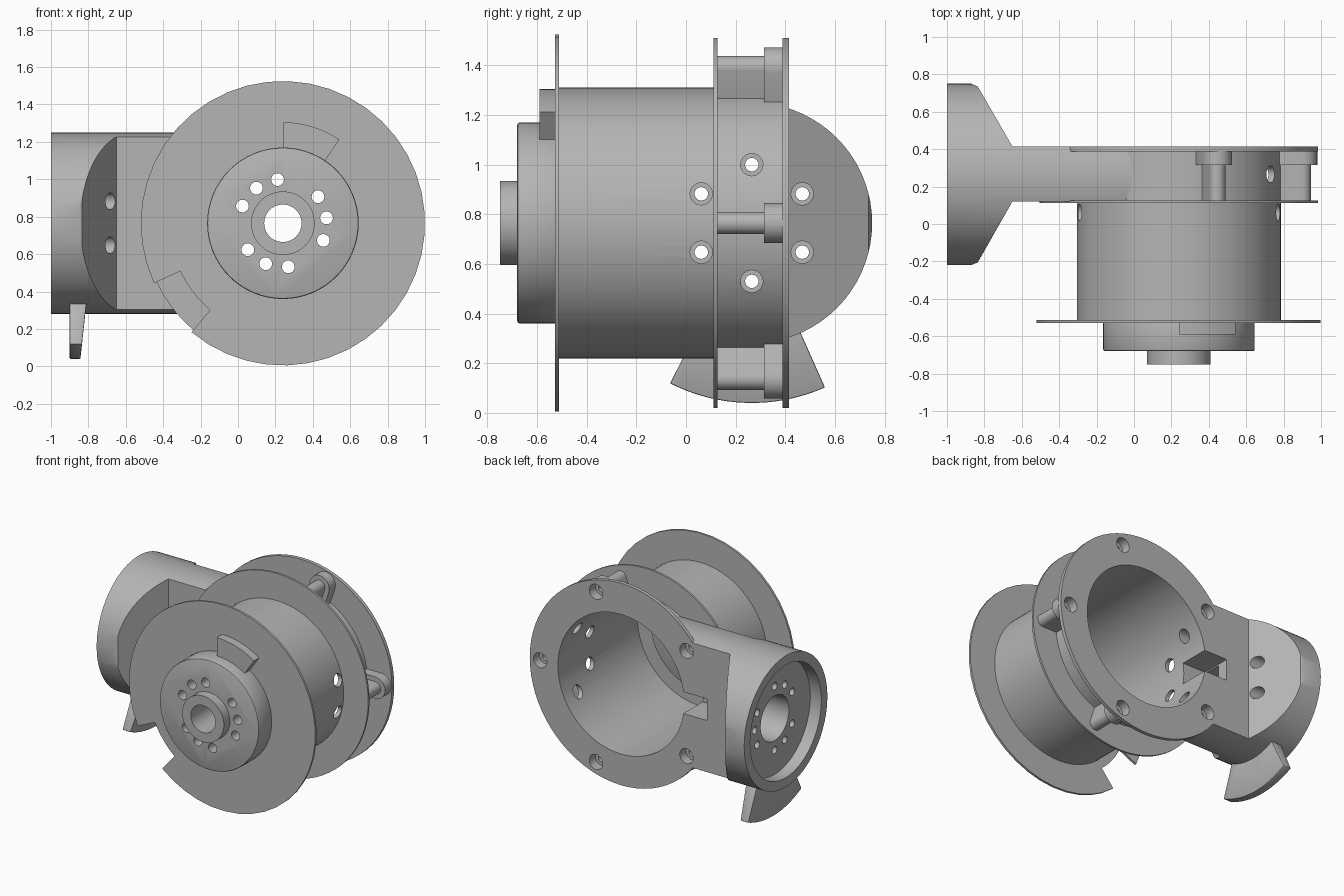
import bpy, bmesh
from math import sin, cos, radians

old = bpy.data.objects.get("Cube")
if old:
    bpy.data.objects.remove(old)

GREY = (0.46, 0.46, 0.46, 1)
mat = bpy.data.materials.new("machined grey")
mat.use_nodes = True
mat.diffuse_color = GREY
mat.node_tree.nodes["Principled BSDF"].inputs["Base Color"].default_value = GREY

CX, CZ = 0.24, 0.765      # drum axis, runs along y
AY = 0.265                # arm axis, runs along x
DRUM, ARM = (CX, CZ), (AY, CZ)


def arc(c, r, a0, a1, n):
    """Points on an arc, both ends included."""
    steps = [radians(a0 + (a1 - a0) * i / n) for i in range(n + 1)]
    return [(c[0] + r * cos(a), c[1] + r * sin(a)) for a in steps]


def polar(c, r, a):
    return c[0] + r * cos(radians(a)), c[1] + r * sin(radians(a))


def prism(name, axis, pts, t0, t1):
    """Extrude a 2D profile along an axis."""
    place = {"x": lambda u, v, t: (t, u, v),
             "y": lambda u, v, t: (u, t, v),
             "z": lambda u, v, t: (u, v, t)}[axis]
    bm = bmesh.new()
    lo = [bm.verts.new(place(u, v, t0)) for u, v in pts]
    hi = [bm.verts.new(place(u, v, t1)) for u, v in pts]
    bm.faces.new(lo)
    bm.faces.new(hi)
    for i in range(len(pts)):
        j = (i + 1) % len(pts)
        bm.faces.new((lo[i], lo[j], hi[j], hi[i]))
    bmesh.ops.recalc_face_normals(bm, faces=bm.faces)
    me = bpy.data.meshes.new(name)
    bm.to_mesh(me)
    bm.free()
    me.materials.append(mat)
    ob = bpy.data.objects.new(name, me)
    bpy.context.collection.objects.link(ob)
    return ob


def cyl(name, axis, c, r, t0, t1, n=64):
    return prism(name, axis, arc(c, r, 0, 360, n)[:-1], t0, t1)


def sector(name, axis, c, r0, r1, a0, a1, t0, t1, n=12):
    pts = arc(c, r1, a0, a1, n) + arc(c, r0, a1, a0, n)
    return prism(name, axis, pts, t0, t1)


def box(name, x0, x1, y0, y1, hz):
    return prism(name, "z", [(x0, y0), (x1, y0), (x1, y1), (x0, y1)], CZ - hz, CZ + hz)


def activate(ob):
    bpy.ops.object.select_all(action="DESELECT")
    ob.select_set(True)
    bpy.context.view_layer.objects.active = ob


def combine(ob, others, op):
    """Apply a boolean with each helper, then remove the helper."""
    activate(ob)
    for other in others:
        mod = ob.modifiers.new("cut", "BOOLEAN")
        mod.operation, mod.solver, mod.object = op, "EXACT", other
        bpy.ops.object.modifier_apply(modifier=mod.name)
        bpy.data.objects.remove(other)
    return ob


def bevel(ob, width):
    activate(ob)
    mod = ob.modifiers.new("bevel", "BEVEL")
    mod.width, mod.segments, mod.limit_method = width, 2, "ANGLE"
    mod.angle_limit = radians(50)
    bpy.ops.object.modifier_apply(modifier=mod.name)


# Arm: a cross cylinder trimmed to a flat neck with slanted shoulders
body = cyl("housing", "x", ARM, 0.485, -1, 0.05, 72)
trim = prism("trim", "z", [(-1.1, -0.3), (-0.87, -0.22), (-0.835, -0.205), (-0.65, 0.12),
                           (0.2, 0.12), (0.2, 0.415), (-0.65, 0.415), (-0.835, 0.735),
                           (-0.87, 0.75), (-1.1, 0.8)], 0, 1.6)
combine(body, [trim], "INTERSECT")

# Drum, thin plate and back plate
parts = [cyl("drum", "y", DRUM, 0.545, -0.515, 0.4, 72),
         cyl("thin_plate", "y", DRUM, 0.745, 0.111, 0.126, 72),
         cyl("back_plate", "y", DRUM, 0.745, 0.388, 0.415, 72)]


# Screw bosses between the two plates
def boss(name, a, half, y0, y1):
    c = polar(DRUM, 0.66, a)
    root = polar(DRUM, 0.53, a)
    side = (half * cos(radians(a + 90)), half * sin(radians(a + 90)))
    pts = [(root[0] - side[0], root[1] - side[1])] + arc(c, half, a - 90, a + 90, 12)
    pts.append((root[0] + side[0], root[1] + side[1]))
    return prism(name, "y", pts, y0, y1)


for a in (-72, 0, 72):
    parts.append(boss("boss_body", a, 0.045, 0.12, 0.35))
    parts.append(boss("boss_head", a, 0.08, 0.315, 0.4))
combine(body, parts, "UNION")

# Cavities: drum bore, arm end recess, cable bore and slot
cuts = [cyl("bore", "y", DRUM, 0.515, -0.6, 0.6, 72),
        cyl("end_recess", "x", ARM, 0.415, -1.1, -0.91),
        cyl("cable_bore", "x", ARM, 0.165, -1.2, -0.69, 48),
        box("cable_channel", -0.75, -0.2, 0.2, 0.33, 0.07),
        box("cable_slot", -0.46, -0.2, 0.19, 0.5, 0.08)]
for k in range(5):
    c = polar(DRUM, 0.66, 72 * k)
    cuts.append(cyl("counterbore", "y", c, 0.055, 0.345, 0.5, 24))
    cuts.append(cyl("screw_hole", "y", c, 0.03, 0.2, 0.4, 24))
for mid in (0, 120, 240):
    for off in (-30, 0, 30):
        c = polar(ARM, 0.235, mid + off)
        cuts.append(cyl("end_hole", "x", c, 0.027, -1.1, -0.8, 24))
        if off:
            cuts.append(cyl("access_hole", "x", c, 0.045, -0.83, 1, 24))
combine(body, cuts, "DIFFERENCE")

# Stop fin under the arm, tapering outward
fin = sector("stop_fin", "x", ARM, 0.44, 0.725, 243, 294, -0.9, -0.8, 16)
taper = prism("taper", "y", [(-0.91, 0), (-0.847, 0), (-0.81, 0.34), (-0.81, 0.5),
                             (-0.91, 0.5)], -0.5, 1)
combine(fin, [taper], "INTERSECT")
bevel(fin, 0.006)

# Front flange with a stop notch in its rim
flange = prism("front_flange", "y", arc(DRUM, 0.76, -130, 205, 40)
               + arc(DRUM, 0.605, 205, 230, 8), -0.528, -0.512)

# Output hub, its boss and the stop tab
hub = cyl("hub", "y", DRUM, 0.405, -0.68, -0.5)
bevel(hub, 0.01)
hub_boss = cyl("hub_boss", "y", DRUM, 0.17, -0.75, -0.66, 48)
combine(hub, [hub_boss], "UNION")
stop_tab = sector("stop_tab", "y", DRUM, 0.39, 0.54, 56, 90, -0.59, -0.52)


def hub_holes():
    holes = [cyl("shaft_hole", "y", DRUM, 0.1, -0.9, -0.4, 40)]
    for mid in (7, 127, 247):
        for off in (-30, 0, 30):
            c = polar(DRUM, 0.235, mid + off)
            holes.append(cyl("bolt_hole", "y", c, 0.034, -0.9, -0.4, 24))
    return holes


combine(hub, hub_holes(), "DIFFERENCE")
combine(flange, hub_holes(), "DIFFERENCE")

# Smooth round walls, keep edges crisp
for ob in (body, fin, flange, hub, stop_tab):
    activate(ob)
    bpy.ops.object.shade_smooth_by_angle(angle=radians(25))
